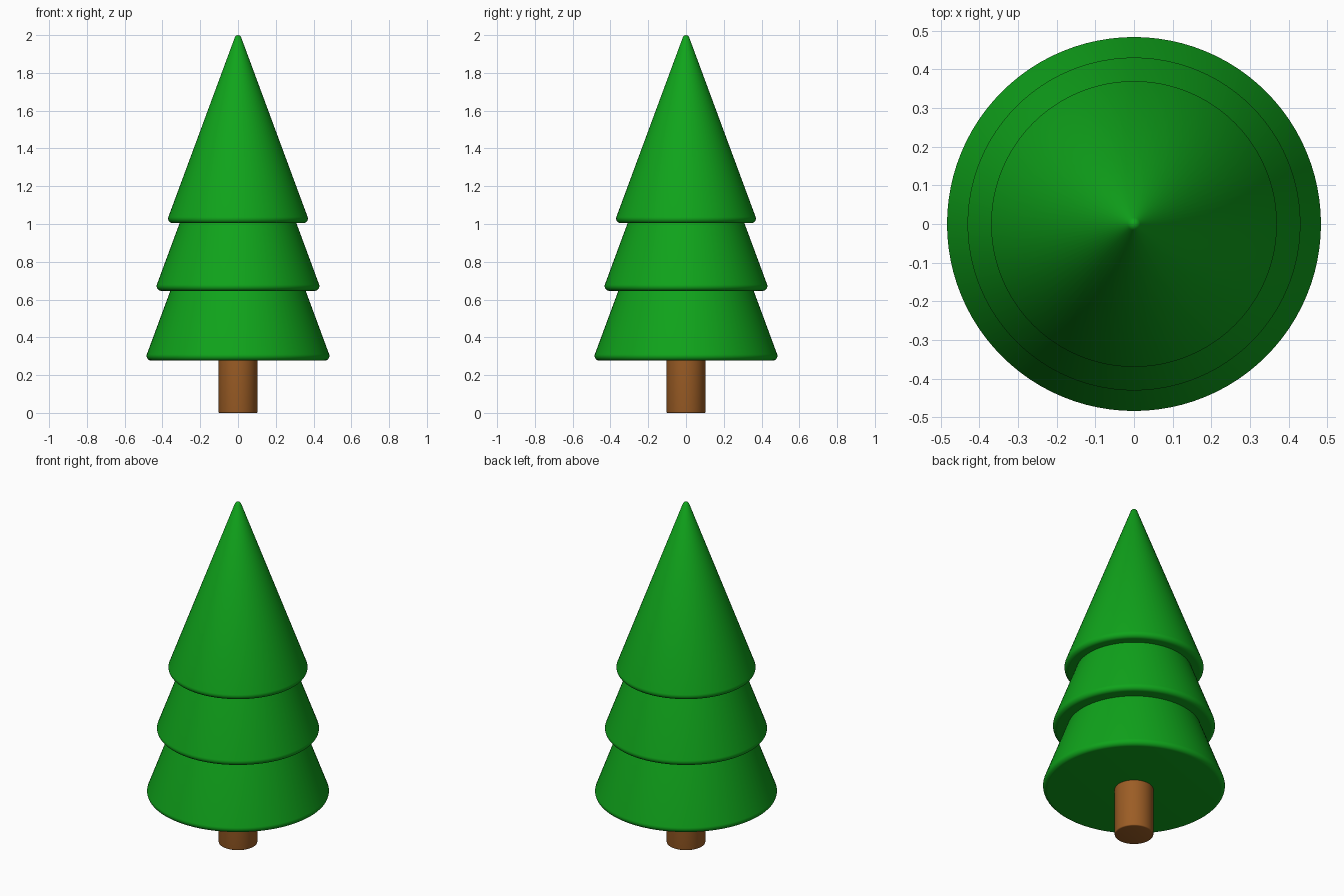
import bpy, bmesh
from math import sin, cos, pi, atan, radians

if "Cube" in bpy.data.objects:
    bpy.data.objects.remove(bpy.data.objects["Cube"])

SEG = 96
SLOPE = 0.37      # radius lost per unit of height on every tier


def material(name, rgb):
    m = bpy.data.materials.new(name)
    m.diffuse_color = (*rgb, 1)
    m.use_nodes = True
    m.node_tree.nodes["Principled BSDF"].inputs["Base Color"].default_value = m.diffuse_color
    return m


def lathe(name, profile, mat):
    """Revolve (radius, z) points about z; both ends lie on the axis."""
    bm = bmesh.new()
    verts = [bm.verts.new((r, 0, z)) for r, z in profile]
    edges = [bm.edges.new(p) for p in zip(verts, verts[1:])]
    bmesh.ops.spin(bm, geom=verts + edges, axis=(0, 0, 1), cent=(0, 0, 0),
                   angle=2 * pi, steps=SEG)
    bmesh.ops.remove_doubles(bm, verts=bm.verts, dist=1e-5)
    bmesh.ops.recalc_face_normals(bm, faces=bm.faces)
    me = bpy.data.meshes.new(name)
    bm.to_mesh(me)
    bm.free()
    me.materials.append(mat)
    ob = bpy.data.objects.new(name, me)
    bpy.context.collection.objects.link(ob)
    bpy.ops.object.select_all(action='DESELECT')
    ob.select_set(True)
    bpy.context.view_layer.objects.active = ob
    bpy.ops.object.shade_smooth_by_angle(angle=radians(35))


def arc(r, z, radius, a0, a1, n):
    return [(r + radius * cos(a0 + (a1 - a0) * i / n),
             z + radius * sin(a0 + (a1 - a0) * i / n)) for i in range(n + 1)]


def tier(name, radius, z0, z1, mat, tip=()):
    """Cone with a rounded lower rim, cut flat at z1 or closed by tip points."""
    f = 0.025
    rim = arc(radius - f, z0 + f, f, -pi / 2, atan(SLOPE), 8)
    r, z = rim[-1]
    end = [(r - (z1 - z) * SLOPE, z1)]
    lathe(name, [(0, z0)] + rim + end + (list(tip) or [(0, z1)]), mat)


green = material("foliage_green", (0.005, 0.37, 0.011))
brown = material("bark_brown", (0.33, 0.109, 0.0185))

# Three foliage tiers, each tucked slightly into the one above
tier("lower_foliage", 0.484, 0.277, 0.67, green)
tier("middle_foliage", 0.431, 0.646, 1.03, green)
tier("upper_foliage", 0.37, 1.004, 1.99, green, tip=[(0.009, 1.997), (0, 2.0)])

# Trunk with a slightly softened foot
lathe("trunk", [(0, 0)] + arc(0.097, 0.006, 0.006, -pi / 2, 0, 3)
      + [(0.103, 0.3), (0, 0.3)], brown)
